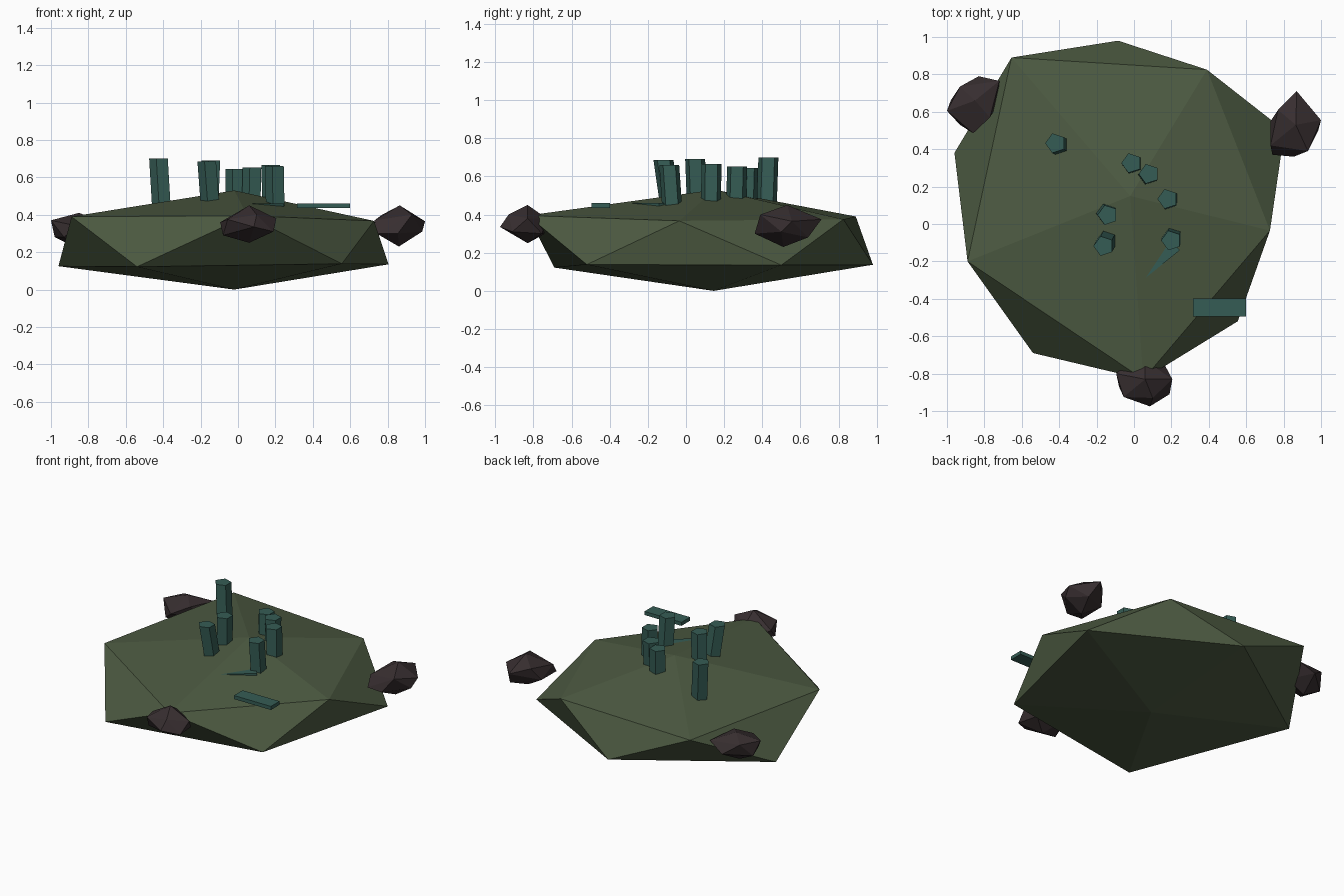
import bpy, bmesh, math
from mathutils import Vector, Matrix


def material(name, rgb):
    m = bpy.data.materials.new(name)
    m.diffuse_color = (*rgb, 1)
    return m


MOSS = material("moss_green", (0.075, 0.105, 0.055))
STONE = material("dark_stone", (0.038, 0.027, 0.029))
TEAL = material("weathered_teal", (0.036, 0.108, 0.090))


def finish(bm, name, mat):
    bmesh.ops.recalc_face_normals(bm, faces=bm.faces)
    me = bpy.data.meshes.new(name)
    bm.to_mesh(me)
    bm.free()
    me.materials.append(mat)
    ob = bpy.data.objects.new(name, me)
    bpy.context.collection.objects.link(ob)
    return ob


def boulder(name, mat, points):
    """Faceted stone: convex hull around a pole, two rings and a foot."""
    bm = bmesh.new()
    for p in points:
        bm.verts.new(p)
    res = bmesh.ops.convex_hull(bm, input=bm.verts)
    loose = [v for v in bm.verts if not v.link_faces]
    bmesh.ops.delete(bm, geom=loose, context='VERTS')
    return finish(bm, name, mat)


def column(name, top, base, r=0.055):
    """Five-sided pillar leaning from base to top."""
    bm = bmesh.new()
    rings = []
    for c in (base, top):
        rings.append([bm.verts.new((c[0] + r * math.cos(math.pi + k * math.tau / 5),
                                    c[1] + r * math.sin(math.pi + k * math.tau / 5),
                                    c[2])) for k in range(5)])
    lo, hi = rings
    bm.faces.new(lo)
    bm.faces.new(hi)
    for k in range(5):
        j = (k + 1) % 5
        bm.faces.new((lo[k], lo[j], hi[j], hi[k]))
    return finish(bm, name, TEAL)


def slab(name, centre, angle):
    bm = bmesh.new()
    m = (Matrix.Translation(centre) @ Matrix.Rotation(math.radians(angle), 4, 'Z')
         @ Matrix.Diagonal((0.285, 0.095, 0.025, 1)))
    bmesh.ops.create_cube(bm, size=1, matrix=m)
    return finish(bm, name, TEAL)


# Island mound: squashed, uneven twenty-faced body
boulder("island", MOSS, [
    (-0.02, 0.15, 0.53), (-0.02, 0.145, 0),
    (-0.655, 0.89, 0.39), (0.39, 0.825, 0.375), (0.727, -0.035, 0.367),
    (0.05, -0.83, 0.395), (-0.89, -0.20, 0.39),
    (-0.085, 0.98, 0.137), (0.805, 0.50, 0.135), (0.555, -0.52, 0.138),
    (-0.54, -0.69, 0.122), (-0.96, 0.38, 0.125)])

# Three rocks around the rim
boulder("right_rock", STONE, [
    (0.865, 0.53, 0.45), (0.86, 0.51, 0.23),
    (0.73, 0.42, 0.37), (0.73, 0.55, 0.31), (0.77, 0.61, 0.40),
    (0.87, 0.71, 0.375), (0.91, 0.64, 0.28), (1.0, 0.555, 0.365),
    (0.985, 0.50, 0.31), (0.93, 0.39, 0.40), (0.855, 0.36, 0.30),
    (0.74, 0.37, 0.30)])
boulder("left_rock", STONE, [
    (-0.85, 0.66, 0.41), (-0.86, 0.64, 0.22),
    (-1.0, 0.605, 0.37), (-0.98, 0.66, 0.28), (-0.93, 0.735, 0.37),
    (-0.83, 0.79, 0.30), (-0.72, 0.765, 0.36), (-0.725, 0.65, 0.28),
    (-0.77, 0.57, 0.38), (-0.86, 0.485, 0.34), (-0.93, 0.53, 0.28)])
boulder("front_rock", STONE, [
    (0.06, -0.83, 0.45), (0.06, -0.83, 0.25),
    (-0.095, -0.80, 0.36), (-0.015, -0.72, 0.31), (0.06, -0.73, 0.38),
    (0.165, -0.755, 0.30), (0.205, -0.83, 0.38), (0.19, -0.91, 0.31),
    (0.085, -0.975, 0.335), (0.10, -0.93, 0.40), (-0.055, -0.925, 0.375),
    (-0.08, -0.87, 0.29)])

# Ring of leaning pillars: top centre, base centre
PILLARS = [
    ((-0.42, 0.432, 0.70), (-0.402, 0.422, 0.40)),
    ((-0.013, 0.326, 0.645), (-0.010, 0.320, 0.43)),
    ((0.08, 0.268, 0.652), (0.075, 0.262, 0.43)),
    ((0.18, 0.134, 0.665), (0.185, 0.130, 0.43)),
    ((-0.14, 0.048, 0.69), (-0.150, 0.058, 0.43)),
    ((-0.162, -0.118, 0.685), (-0.142, -0.08, 0.42)),
    ((0.20, -0.088, 0.66), (0.205, -0.07, 0.40)),
]
for i, (top, base) in enumerate(PILLARS):
    column(f"pillar_{i + 1}", top, base)

# Two fallen slabs, one half sunk into the mound
slab("sunken_slab", (0.104, -0.193, 0.4475), 39)
slab("fallen_slab", (0.4575, -0.447, 0.4475), 0)
